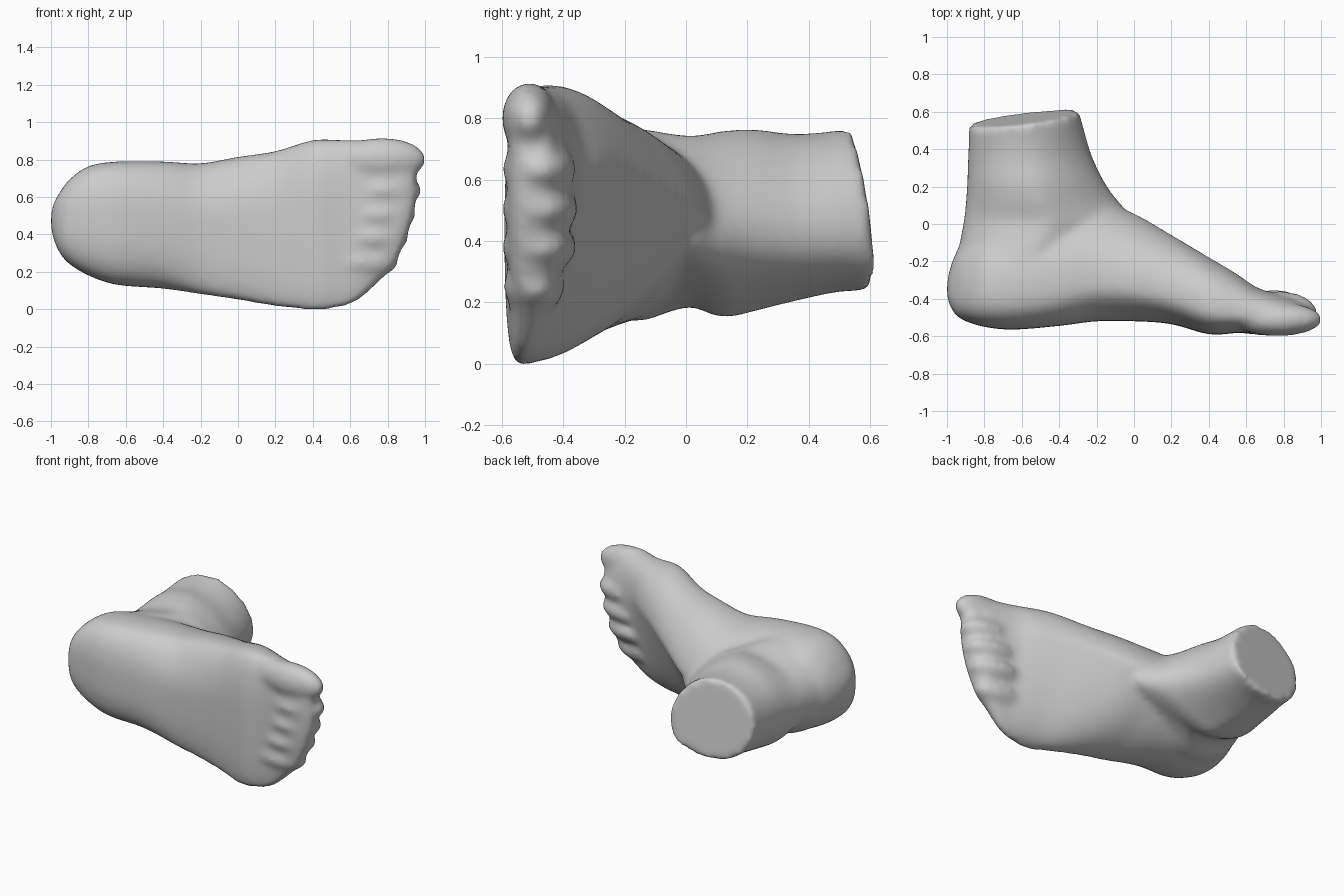
import bpy, bmesh, math
from mathutils import Matrix, Vector

if "Cube" in bpy.data.objects:
    bpy.data.objects.remove(bpy.data.objects["Cube"])

SIDES = 48


def refine(rows, steps=4):
    """Catmull-Rom interpolation between hand-set stations."""
    out = []
    for i in range(len(rows) - 1):
        a, b = rows[max(i - 1, 0)], rows[i]
        c, d = rows[i + 1], rows[min(i + 2, len(rows) - 1)]
        for k in range(steps):
            t = k / steps
            out.append([0.5 * (2 * q + (r - p) * t + (2 * p - 5 * q + 4 * r - s) * t * t
                               + (3 * q - p - 3 * r + s) * t ** 3)
                        for p, q, r, s in zip(a, b, c, d)])
    out.append(list(rows[-1]))
    return out


def spow(v, e):
    return math.copysign(abs(v) ** e, v)


def ramp(x, lo, hi):
    t = min(max((x - lo) / (hi - lo), 0), 1)
    return t * t * (3 - 2 * t)


def loft(bm, rings):
    loops = [[bm.verts.new(p) for p in ring] for ring in rings]
    n = len(loops[0])
    for a, b in zip(loops, loops[1:]):
        for i in range(n):
            j = (i + 1) % n
            bm.faces.new((a[i], a[j], b[j], b[i]))
    bm.faces.new(loops[0])
    bm.faces.new(loops[-1])


def foot_ring(x, sole, top, z0, z1, peak):
    """Flat sole below; instep above narrows to a ridge at the peak."""
    mid, half = (z0 + z1) / 2, (z1 - z0) / 2
    arch = 0.07 * math.exp(-((x + 0.1) / 0.3) ** 2)
    ridge = ramp(x, -0.5, -0.1) * (1 - ramp(x, 0.55, 0.8))
    ring = []
    for i in range(SIDES):
        a = math.tau * i / SIDES
        c, s = math.cos(a), math.sin(a)
        # the little-toe side is thinner than the big-toe side
        level = sole + (0.36 if c > 0 else 0.36 - 0.22 * ridge) * (top - sole)
        if s >= 0:
            e = 0.95 + ridge * (0.4 if c > 0 else 1.4)
            y = level + (top - level) * s
            z = mid + half * spow(c, e) + (peak - mid) * s * s
        else:
            y = level + (level - sole) * spow(s, 0.7) + arch * max(c, 0) ** 2 * -s
            z = mid + half * spow(c, 0.75)
        ring.append((x, y, z))
    return ring


def leg_ring(y, x0, x1, z0, z1, shin, tilt):
    """Egg-shaped section; shin narrows the front, tilt slants the cut end."""
    cx, cz = (x0 + x1) / 2, (z0 + z1) / 2
    ring = []
    for i in range(SIDES):
        a = math.tau * i / SIDES
        c, s = math.cos(a), math.sin(a)
        front = max(c, 0)
        x = cx + (x1 - x0) / 2 * spow(c, 0.95)
        z = cz + (z1 - z0) / 2 * spow(s, 0.95) * (1 - shin * front) - 0.05 * front ** 2
        ring.append((x, y + tilt * (0.12 * (x - cx) - 0.12 * (z - cz)), z))
    return ring


# heel to toes: x, sole y, top y, z low, z high, ridge z
FOOT = [
    (-1.0, -.38, -.32, .44, .51, .48), (-.985, -.435, -.24, .37, .57, .47),
    (-.95, -.49, -.15, .295, .63, .47),
    (-.9, -.52, -.08, .24, .695, .46), (-.8, -.55, .0, .18, .765, .46),
    (-.65, -.565, .04, .13, .79, .46), (-.4, -.545, .08, .11, .79, .45),
    (-.2, -.52, .12, .08, .78, .45), (0, -.52, .06, .05, .815, .47),
    (.2, -.535, -.055, .015, .845, .55), (.4, -.59, -.175, -.005, .905, .62),
    (.55, -.582, -.265, .01, .905, .65), (.65, -.58, -.335, .05, .905, .65),
    (.75, -.58, -.37, .14, .9, .62), (.83, -.58, -.385, .225, .895, .58),
    (.88, -.575, -.41, .33, .88, .6), (.92, -.565, -.43, .44, .86, .65),
    (.95, -.545, -.46, .56, .82, .68),
]
# heel to cut shin: y, x back, x front, z low, z high, shin, tilt
LEG = [
    (-.38, -.96, -.25, .145, .785, .2, 0), (-.27, -.965, -.2, .145, .78, .25, 0),
    (-.14, -.94, -.1, .14, .765, .4, 0), (-.05, -.922, -.02, .17, .75, .5, 0),
    (.02, -.91, .01, .185, .742, .5, 0), (.07, -.903, -.035, .165, .75, .48, 0),
    (.13, -.898, -.09, .15, .76, .42, 0), (.22, -.892, -.155, .17, .765, .32, 0),
    (.35, -.888, -.225, .205, .75, .2, .3), (.48, -.883, -.27, .235, .755, .1, .8),
    (.565, -.883, -.295, .235, .768, .05, 1),
]
# toes: centre x, y, z, then radius along x, y, z
TOES = [
    (.77, -.51, .80, .24, .09, .118), (.78, -.478, .635, .205, .12, .09),
    (.75, -.475, .505, .205, .125, .085), (.71, -.478, .38, .205, .122, .085),
    (.66, -.495, .25, .20, .10, .085),
]

bm = bmesh.new()
loft(bm, [foot_ring(*r) for r in refine(FOOT)])
loft(bm, [leg_ring(*r) for r in refine(LEG)])
for cx, cy, cz, rx, ry, rz in TOES:
    m = Matrix.Translation(Vector((cx, cy, cz))) @ Matrix.Diagonal((rx, ry, rz, 1))
    bmesh.ops.create_uvsphere(bm, u_segments=24, v_segments=14, radius=1, matrix=m)
bmesh.ops.recalc_face_normals(bm, faces=bm.faces)

mesh = bpy.data.meshes.new("foot")
bm.to_mesh(mesh)
bm.free()
foot = bpy.data.objects.new("foot", mesh)
bpy.context.collection.objects.link(foot)

# fuse the heel, leg and toes into one skin
remesh = foot.modifiers.new("fuse", 'REMESH')
remesh.mode = 'VOXEL'
remesh.voxel_size = 0.018
remesh.use_smooth_shade = True
relax = foot.modifiers.new("relax", 'SMOOTH')
relax.factor = 0.5
relax.iterations = 14

grey = bpy.data.materials.new("plain grey")
grey.diffuse_color = (0.6, 0.6, 0.6, 1)
grey.use_nodes = True
grey.node_tree.nodes["Principled BSDF"].inputs["Base Color"].default_value = grey.diffuse_color
mesh.materials.append(grey)
for p in mesh.polygons:
    p.use_smooth = True
